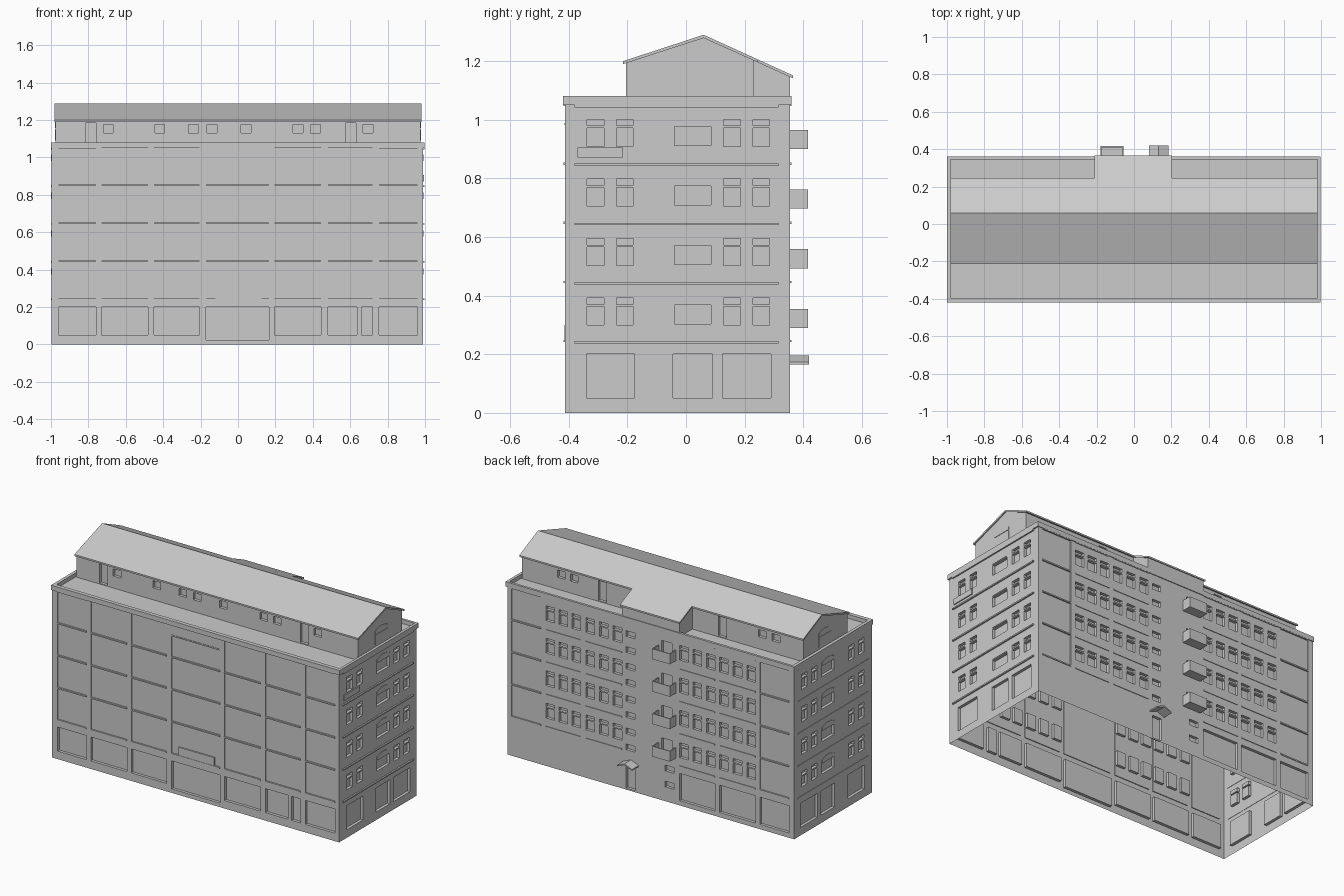
import bpy, bmesh, math

cube = bpy.data.objects.get("Cube")
if cube:
    bpy.data.objects.remove(cube)

stone = bpy.data.materials.new("grey_stone")
stone.use_nodes = True
GREY = (0.6, 0.6, 0.6, 1)
stone.diffuse_color = GREY
stone.node_tree.nodes["Principled BSDF"].inputs["Base Color"].default_value = GREY

# Each wall plane: normal axis, position, outward sign
FRONT, BACK = ("y", -0.412, -1), ("y", 0.355, 1)
RIGHT, LEFT = ("x", 0.988, 1), ("x", -0.997, -1)
ATTIC_FRONT, ATTIC_BACK = ("y", -0.205, -1), ("y", 0.23, 1)


def place(side, u, v, d):
    """Point on a wall: along u, height v, d inwards."""
    axis, pos, sign = side
    w = pos - sign * d
    return (u, w, v) if axis == "y" else (w, u, v)


def finish(name, bm):
    mesh = bpy.data.meshes.new(name)
    bm.to_mesh(mesh)
    bm.free()
    mesh.materials.append(stone)
    ob = bpy.data.objects.new(name, mesh)
    bpy.context.scene.collection.objects.link(ob)
    return ob


def boxes(name, corner_pairs):
    bm = bmesh.new()
    for a, b in corner_pairs:
        verts = bmesh.ops.create_cube(bm, size=1)["verts"]
        for v in verts:
            v.co = [(p + q) / 2 + abs(p - q) * c for p, q, c in zip(a, b, v.co)]
    return finish(name, bm)


def slab(side, u0, u1, v0, v1, d0, d1):
    return place(side, u0, v0, d0), place(side, u1, v1, d1)


def prism(name, outline, near, far):
    """Extrude a closed outline: near and far map (u, v) to a point."""
    bm = bmesh.new()
    a = [bm.verts.new(near(*p)) for p in outline]
    b = [bm.verts.new(far(*p)) for p in outline]
    bm.faces.new(a)
    bm.faces.new(b)
    for i in range(len(a)):
        j = (i + 1) % len(a)
        bm.faces.new((a[i], a[j], b[j], b[i]))
    bmesh.ops.recalc_face_normals(bm, faces=bm.faces)
    return finish(name, bm)


def prism_x(name, outline, x0, x1):
    return prism(name, outline, lambda y, z: (x0, y, z), lambda y, z: (x1, y, z))


def facade(name, side, u0, u1, v0, v1, recesses):
    """Wall sheet with stepped rectangular recesses; later ones override."""
    us = sorted({u0, u1} | {u for r in recesses for u in r[:2]})
    vs = sorted({v0, v1} | {v for r in recesses for v in r[2:4]})
    nu, nv = len(us) - 1, len(vs) - 1
    depth = {}
    for i in range(nu):
        for j in range(nv):
            cu, cv = (us[i] + us[i + 1]) / 2, (vs[j] + vs[j + 1]) / 2
            depth[i, j] = 0
            for a, b, c, d, e in recesses:
                if a < cu < b and c < cv < d:
                    depth[i, j] = e
    bm = bmesh.new()

    def quad(points):
        bm.faces.new([bm.verts.new(place(side, *p)) for p in points])

    for (i, j), d in depth.items():
        a, b, c, e = us[i], us[i + 1], vs[j], vs[j + 1]
        quad([(a, c, d), (b, c, d), (b, e, d), (a, e, d)])
        right, up = depth.get((i + 1, j), d), depth.get((i, j + 1), d)
        if right != d:
            quad([(b, c, d), (b, c, right), (b, e, right), (b, e, d)])
        if up != d:
            quad([(a, e, d), (a, e, up), (b, e, up), (b, e, d)])
    bmesh.ops.remove_doubles(bm, verts=bm.verts, dist=1e-5)
    bmesh.ops.recalc_face_normals(bm, faces=bm.faces)
    n = 0 if side[0] == "x" else 1
    if sum(f.normal[n] * f.calc_area() for f in bm.faces) * side[2] < 0:
        bmesh.ops.reverse_faces(bm, faces=bm.faces)
    return finish(name, bm)


FLOORS = [0.3 + 0.203 * k for k in range(4)]
LEDGES = [0.245, 0.446, 0.648, 0.85, 1.05]
BAYS = [(-0.96, -0.76), (-0.73, -0.48), (-0.45, -0.205), (-0.17, 0.165),
        (0.195, 0.445), (0.48, 0.72), (0.755, 0.96)]
WINDOW_BAYS = [1, 2, 4, 5]
PANEL, DEEP, W = 0.005, 0.018, 0.06


def sash(u, z, w=W):
    """Window opening with a transom light above it."""
    return [(u, u + w, z, z + 0.062, DEEP), (u, u + w, z + 0.07, z + 0.092, DEEP)]


def bay_windows(bay):
    a, b = BAYS[bay]
    return [a, (a + b - W) / 2, b - W]


# Front wall: panelled bays above shop openings
front = [(a, b, LEDGES[0], 0.985 if i == 3 else LEDGES[4], PANEL)
         for i, (a, b) in enumerate(BAYS)]
for i, (a, b) in enumerate(BAYS):
    if i == 5:
        front += [(a, 0.635, 0.05, 0.2, DEEP), (0.66, b, 0.05, 0.2, DEEP)]
    else:
        front.append((a, b, 0.025 if i == 3 else 0.05, 0.2, DEEP))
facade("front_wall", FRONT, -0.997, 0.988, 0, 1.06, front)
boxes("entrance_fascia", [slab(FRONT, -0.12, 0.125, 0.245, 0.3, PANEL, -0.003)])
boxes("front_inner_window_boxes",
      [slab(FRONT, u, u + W, z, z + 0.09, 0.008, 0.025)
       for bay in WINDOW_BAYS for u in bay_windows(bay) for z in FLOORS])

# Back wall: window bays, stair lights, shop openings on one half
back = [(a, b, LEDGES[0], LEDGES[4], PANEL)
        for i, (a, b) in enumerate(BAYS) if i in (0, 6)]
for z in FLOORS:
    for bay in WINDOW_BAYS:
        for u in bay_windows(bay):
            back += sash(u, z)
    back += [(0.105, 0.165, z - 0.01 + s, z + 0.025 + s, DEEP) for s in (-0.04, 0.06)]
    back.append((-0.15, -0.08, z - 0.005, z + 0.09, DEEP))
back += [(a, b, 0.03, 0.2, DEEP) for a, b in BAYS[:3]]
back += [(0.1, 0.165, 0.01, 0.15, DEEP)]
back += [(-0.165, -0.105, z, z + 0.035, DEEP) for z in (0.09, 0.19)]
facade("back_wall", BACK, -0.997, 0.988, 0, 1.06, back)

# End walls: paired sashes around an arched middle window
ARCH_C, ARCH_W = 0.0225, 0.0625


def arch(z):
    """Segmental arch outline standing on height z."""
    pts = [(ARCH_C - ARCH_W, z), (ARCH_C + ARCH_W, z)]
    for k in range(7):
        t = 1 - k / 3
        pts.append((ARCH_C + ARCH_W * t, z + 0.018 + 0.016 * (1 - t * t)))
    return pts


def arch_plate(name, side, z):
    prism(name, arch(z), lambda u, v: place(side, u, v, 0.001),
          lambda u, v: place(side, u, v, -0.003))


ends = [(-0.34, -0.175, 0.05, 0.2, DEEP), (-0.045, 0.09, 0.05, 0.2, DEEP),
        (0.125, 0.29, 0.05, 0.2, DEEP)]
for z in FLOORS:
    for u in (-0.337, -0.237, 0.128, 0.228):
        ends += sash(u, z, 0.057)
    ends.append((ARCH_C - ARCH_W, ARCH_C + ARCH_W, z + 0.003, z + 0.068, DEEP))
for label, side in (("right", RIGHT), ("left", LEFT)):
    facade(label + "_end_wall", side, -0.412, 0.355, 0, 1.06, ends)
    for k, z in enumerate(FLOORS):
        arch_plate(f"{label}_arch_{k + 1}", side, z + 0.073)
boxes("wall_plate", [slab(RIGHT, -0.37, -0.215, 0.87, 0.905, 0.001, -0.006)])

# Floor ledges
strips = []
for k, z in enumerate(LEDGES):
    for i, (a, b) in enumerate(BAYS):
        if k < 4 or i in (0, 6):
            strips.append(slab(FRONT, a, b, z - 0.004, z + 0.004, PANEL, -0.005))
        if i != 3:
            strips.append(slab(BACK, a, b, z - 0.004, z + 0.004, PANEL, -0.004))
    strips.append(slab(RIGHT, -0.38, 0.315, z - 0.008, z, 0.002, -0.009))
    strips.append(slab(LEFT, -0.38, 0.315, z - 0.008, z, 0.002, -0.003))
strips.append(slab(FRONT, BAYS[3][0], BAYS[3][1], 0.981, 0.989, PANEL, -0.003))
boxes("floor_ledges", strips)

# Roof deck and parapet
boxes("roof_deck", [((-0.99, -0.405, 1.045), (0.985, 0.35, 1.055))])
boxes("parapet", [((-1, -0.42, 1.05), (0.997, -0.395, 1.08)),
                  ((-1, 0.345, 1.05), (0.997, 0.36, 1.08)),
                  ((-1, -0.395, 1.05), (-0.98, 0.345, 1.08)),
                  ((0.98, -0.395, 1.05), (0.997, 0.345, 1.08))])

# Attic storey with doors and small windows
attic_front = [(u, u + 0.053, 1.13, 1.175, DEEP) for u in
               (-0.72, -0.445, -0.265, -0.165, 0.016, 0.295, 0.388, 0.668)]
attic_front += [(u, u + 0.055, 1.06, 1.185, DEEP) for u in (-0.815, 0.575)]
facade("attic_front_wall", ATTIC_FRONT, -0.975, 0.975, 1.05, 1.195, attic_front)
attic_back = [(u, u + 0.053, 1.13, 1.175, DEEP) for u in (0.675, 0.585, -0.715, -0.81)]
attic_back += [(u, u + 0.055, 1.06, 1.185, DEEP) for u in (0.39, -0.44)]
facade("attic_back_wall", ATTIC_BACK, -0.975, 0.975, 1.05, 1.2, attic_back)
gable = [(-0.205, 1.05), (0.23, 1.05), (0.23, 1.203), (0.06, 1.28), (-0.205, 1.193)]
for label, x, s in (("right", 0.975, 1), ("left", -0.975, -1)):
    prism_x(label + "_gable", gable, x, x - s * 0.01)
    side = ("x", x, s)
    boxes(label + "_gable_window",
          [slab(side, ARCH_C - ARCH_W, ARCH_C + ARCH_W, 1.09, 1.15, 0.001, -0.003)])
    arch_plate(label + "_gable_arch", side, 1.156)

# Pitched roof and its rear extension
prism_x("main_roof", [(-0.215, 1.199), (0.06, 1.289), (0.245, 1.205), (0.245, 1.195),
                      (0.06, 1.278), (-0.215, 1.189)], -0.982, 0.982)
prism_x("rear_extension", [(0.2, 1.05), (0.355, 1.05), (0.355, 1.146), (0.2, 1.215)],
        -0.205, 0.195)
prism_x("rear_extension_roof", [(0.24, 1.2073), (0.365, 1.1505), (0.365, 1.1405),
                                (0.24, 1.197)], -0.212, 0.202)

# Balconies: slab with three thin parapets
for k, z in enumerate(FLOORS):
    b, t = z - 0.01, z + 0.055
    boxes(f"balcony_{k + 1}", [((-0.18, 0.354, b), (-0.055, 0.416, b + 0.008)),
                               ((-0.18, 0.41, b), (-0.055, 0.416, t)),
                               ((-0.18, 0.354, b), (-0.174, 0.416, t)),
                               ((-0.061, 0.354, b), (-0.055, 0.416, t))])

# Small gabled canopy over the back door
prism("door_canopy", [(0.08, 0.165), (0.132, 0.187), (0.185, 0.165), (0.185, 0.173),
                      (0.132, 0.195), (0.08, 0.173)],
      lambda x, z: (x, 0.354, z), lambda x, z: (x, 0.42, z))
